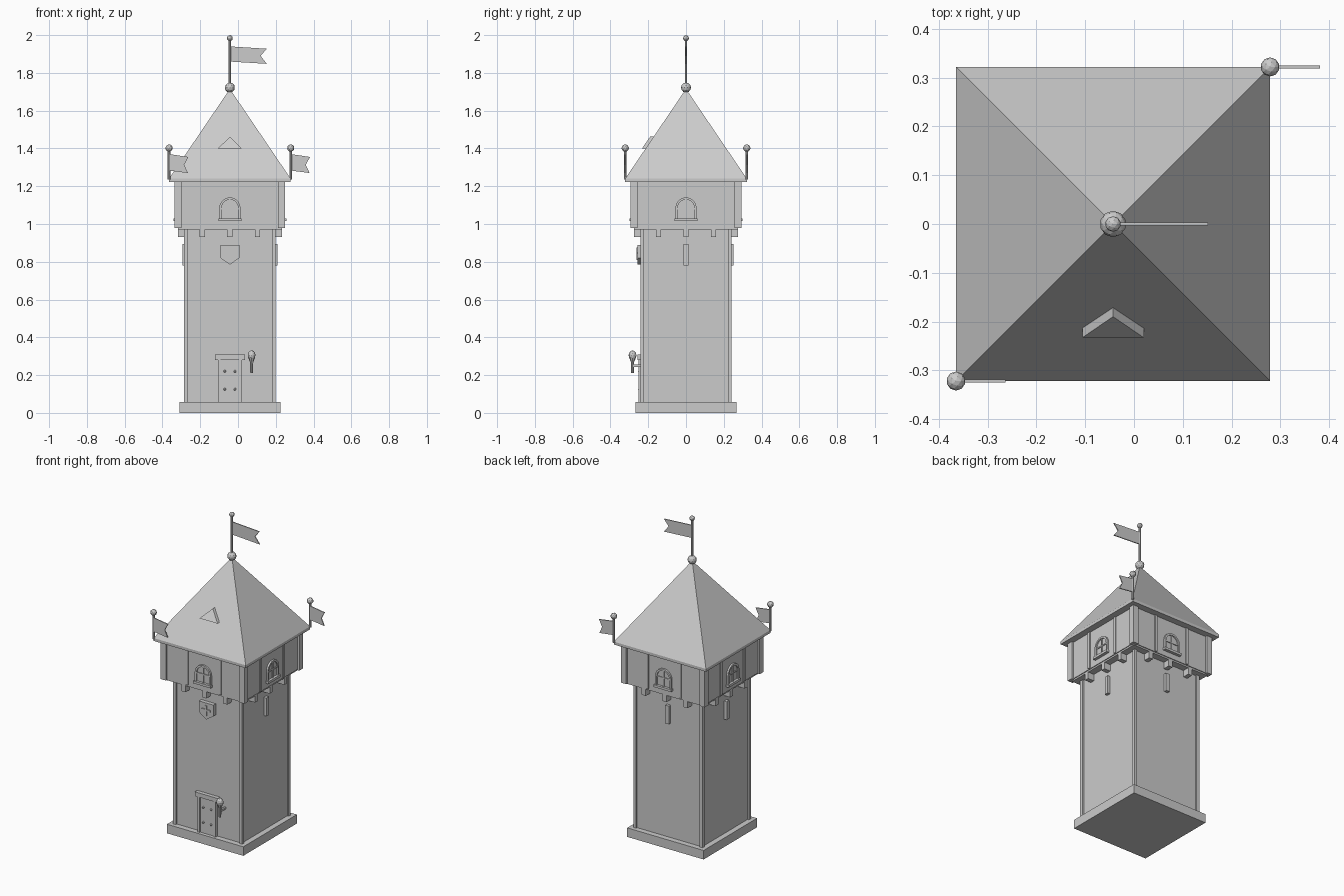
import bpy, bmesh, math
from mathutils import Matrix, Vector

if "Cube" in bpy.data.objects:
    bpy.data.objects.remove(bpy.data.objects["Cube"])

CX = -0.043                      # tower axis
SHIFT = Matrix.Translation((CX, 0, 0))
SIDES = [Matrix.Rotation(k * math.pi / 2, 4, 'Z') for k in range(4)]
FRONT = SIDES[:1]

grey = bpy.data.materials.new("stone grey")
grey.diffuse_color = (0.6, 0.6, 0.6, 1)
grey.use_nodes = True
grey.node_tree.nodes["Principled BSDF"].inputs["Base Color"].default_value = grey.diffuse_color


def make(name, build, sides=FRONT):
    """Run build(bm) once per side and store the result as one object."""
    bm = bmesh.new()
    for m in sides:
        part = bmesh.new()
        build(part)
        part.transform(m)
        tmp = bpy.data.meshes.new("tmp")
        part.to_mesh(tmp)
        part.free()
        bm.from_mesh(tmp)
        bpy.data.meshes.remove(tmp)
    bm.transform(SHIFT)
    bmesh.ops.recalc_face_normals(bm, faces=bm.faces)
    me = bpy.data.meshes.new(name)
    bm.to_mesh(me)
    bm.free()
    me.materials.append(grey)
    ob = bpy.data.objects.new(name, me)
    bpy.context.collection.objects.link(ob)
    return ob


def box(bm, x0, x1, y0, y1, z0, z1):
    m = Matrix.Translation(((x0 + x1) / 2, (y0 + y1) / 2, (z0 + z1) / 2)) \
        @ Matrix.Diagonal((x1 - x0, y1 - y0, z1 - z0, 1))
    bmesh.ops.create_cube(bm, size=1, matrix=m)


def slab(bm, h, z0, z1):
    box(bm, -h, h, -h, h, z0, z1)


def prism(bm, pts, y0, y1):
    """Extrude an x-z outline along y."""
    face = bm.faces.new([bm.verts.new((x, y0, z)) for x, z in pts])
    ext = bmesh.ops.extrude_face_region(bm, geom=[face])
    verts = [v for v in ext["geom"] if isinstance(v, bmesh.types.BMVert)]
    bmesh.ops.translate(bm, verts=verts, vec=(0, y1 - y0, 0))


def cone(bm, x, y, z0, z1, r0, r1, n=8):
    bmesh.ops.create_cone(bm, cap_ends=True, segments=n, radius1=r0, radius2=r1,
                          depth=z1 - z0, matrix=Matrix.Translation((x, y, (z0 + z1) / 2)))


def ball(bm, x, y, z, r, sz=1):
    bmesh.ops.create_icosphere(bm, subdivisions=2, radius=r, matrix=Matrix.Translation((x, y, z))
                               @ Matrix.Diagonal((1, 1, sz, 1)))


def arch(r, base, spring, n=10):
    return [(r, base)] + [(r * math.cos(math.pi * i / n), spring + r * math.sin(math.pi * i / n))
                          for i in range(n + 1)] + [(-r, base)]


# Plinth, shaft and its corner strips
make("plinth", lambda b: slab(b, 0.267, 0, 0.057))
make("shaft", lambda b: slab(b, 0.232, 0.05, 0.98))
make("shaft_corner_strips", lambda b: box(b, 0.222, 0.242, -0.242, -0.222, 0.057, 0.975), SIDES)

# Corbels under the upper room
def corbels(b):
    for x in (-0.146, 0, 0.146):
        box(b, x - 0.014, x + 0.014, -0.275, -0.225, 0.93, 0.975)
make("corbels", corbels, SIDES)
make("room_floor", lambda b: slab(b, 0.275, 0.972, 0.985))

# Upper room with timber posts and studs
make("upper_room", lambda b: slab(b, 0.28, 0.982, 1.225))
make("room_posts", lambda b: box(b, 0.256, 0.293, -0.293, -0.256, 0.978, 1.225), SIDES)

def studs(b):
    for x in (-0.115, 0.115):
        box(b, x - 0.008, x + 0.008, -0.286, -0.275, 0.985, 1.225)
make("room_studs", studs, SIDES)

# Arched windows on every side
def window_frame(b):
    outer, inner = arch(0.056, 1.03, 1.085), arch(0.044, 1.03, 1.085)
    rows = [[b.verts.new((x, y, z)) for x, z in p]
            for p, y in ((outer, -0.278), (outer, -0.291), (inner, -0.291), (inner, -0.278))]
    for i in range(len(outer) - 1):
        for a, c in zip(rows, rows[1:]):
            b.faces.new((a[i], a[i + 1], c[i + 1], c[i]))
make("window_frames", window_frame, SIDES)
make("window_panes", lambda b: prism(b, arch(0.046, 1.03, 1.085), -0.283, -0.278), SIDES)

def mullions(b):
    box(b, -0.004, 0.004, -0.288, -0.28, 1.03, 1.132)
    box(b, -0.045, 0.045, -0.288, -0.28, 1.078, 1.086)
make("window_bars", mullions, SIDES)
make("window_sills", lambda b: box(b, -0.061, 0.061, -0.299, -0.278, 1.015, 1.03), SIDES)

# Arrow slits on the three sides without the shield
make("arrow_slits", lambda b: box(b, -0.0125, 0.0125, -0.251, -0.23, 0.78, 0.895), SIDES[1:])

# Shield with a cross
make("shield", lambda b: prism(b, [(-0.05, 0.89), (0.05, 0.89), (0.05, 0.82), (0, 0.785), (-0.05, 0.82)],
                               -0.256, -0.23))
def cross(b):
    box(b, -0.006, 0.006, -0.262, -0.254, 0.81, 0.875)
    box(b, -0.03, 0.03, -0.262, -0.254, 0.84, 0.852)
make("shield_cross", cross)

# Door with frame and bolts
make("door", lambda b: box(b, -0.05, 0.05, -0.245, -0.23, 0.057, 0.285))
def door_frame(b):
    for s in (-1, 1):
        box(b, s * 0.056 - 0.007, s * 0.056 + 0.007, -0.251, -0.23, 0.057, 0.283)
    box(b, -0.08, 0.08, -0.256, -0.23, 0.281, 0.308)
make("door_frame", door_frame)
def bolts(b):
    for x in (-0.027, 0.027):
        for z in (0.125, 0.22):
            ball(b, x, -0.246, z, 0.007)
make("door_bolts", bolts)

# Torch beside the door
def torch(b):
    box(b, 0.109, 0.121, -0.283, -0.23, 0.243, 0.255)
    cone(b, 0.115, -0.283, 0.21, 0.275, 0.007, 0.009)
    cone(b, 0.115, -0.283, 0.272, 0.292, 0.01, 0.018)
make("torch", torch)
make("torch_flame", lambda b: ball(b, 0.115, -0.283, 0.305, 0.021, 1.25))

# Roof
def roof(b):
    slab(b, 0.322, 1.222, 1.24)
    bmesh.ops.create_cone(b, cap_ends=True, segments=4, radius1=0.322 * math.sqrt(2), radius2=0,
                          depth=0.475, matrix=Matrix.Translation((0, 0, 1.24 + 0.2375))
                          @ Matrix.Rotation(math.pi / 4, 4, 'Z'))
    bmesh.ops.remove_doubles(b, verts=b.verts, dist=1e-5)
make("roof", roof)

# Small triangular dormer leaning with the roof slope
def dormer(b):
    prism(b, [(-0.063, 1.40), (0.063, 1.40), (0, 1.462)], -0.233, -0.19)
    for v in b.verts:
        if v.co.z > 1.43:
            v.co.y += 0.043
make("dormer", dormer)

# Flags: large one on the peak, small ones on two opposite roof corners
def flag_cloth(b, x, y, pts):
    prism(b, [(x + px, pz) for px, pz in pts], y - 0.003, y + 0.003)

BIG = [(0, 1.94), (0.195, 1.928), (0.163, 1.89), (0.195, 1.848), (0, 1.86)]
SMALL = [(0, 1.37), (0.102, 1.355), (0.08, 1.313), (0.1, 1.27), (0, 1.283)]

def peak_pole(b):
    cone(b, 0, 0, 1.70, 1.985, 0.0065, 0.0065)
    ball(b, 0, 0, 1.722, 0.027)
    ball(b, 0, 0, 1.984, 0.016)
make("peak_flagpole", peak_pole)
make("peak_flag", lambda b: flag_cloth(b, 0, 0, BIG))

for label, s in (("front_left", -1), ("back_right", 1)):
    p = s * 0.322
    def corner_pole(b):
        cone(b, p, p, 1.235, 1.40, 0.0075, 0.0075)
        ball(b, p, p, 1.402, 0.0195)
    make(label + "_flagpole", corner_pole)
    make(label + "_flag", lambda b: flag_cloth(b, p, p, SMALL))
